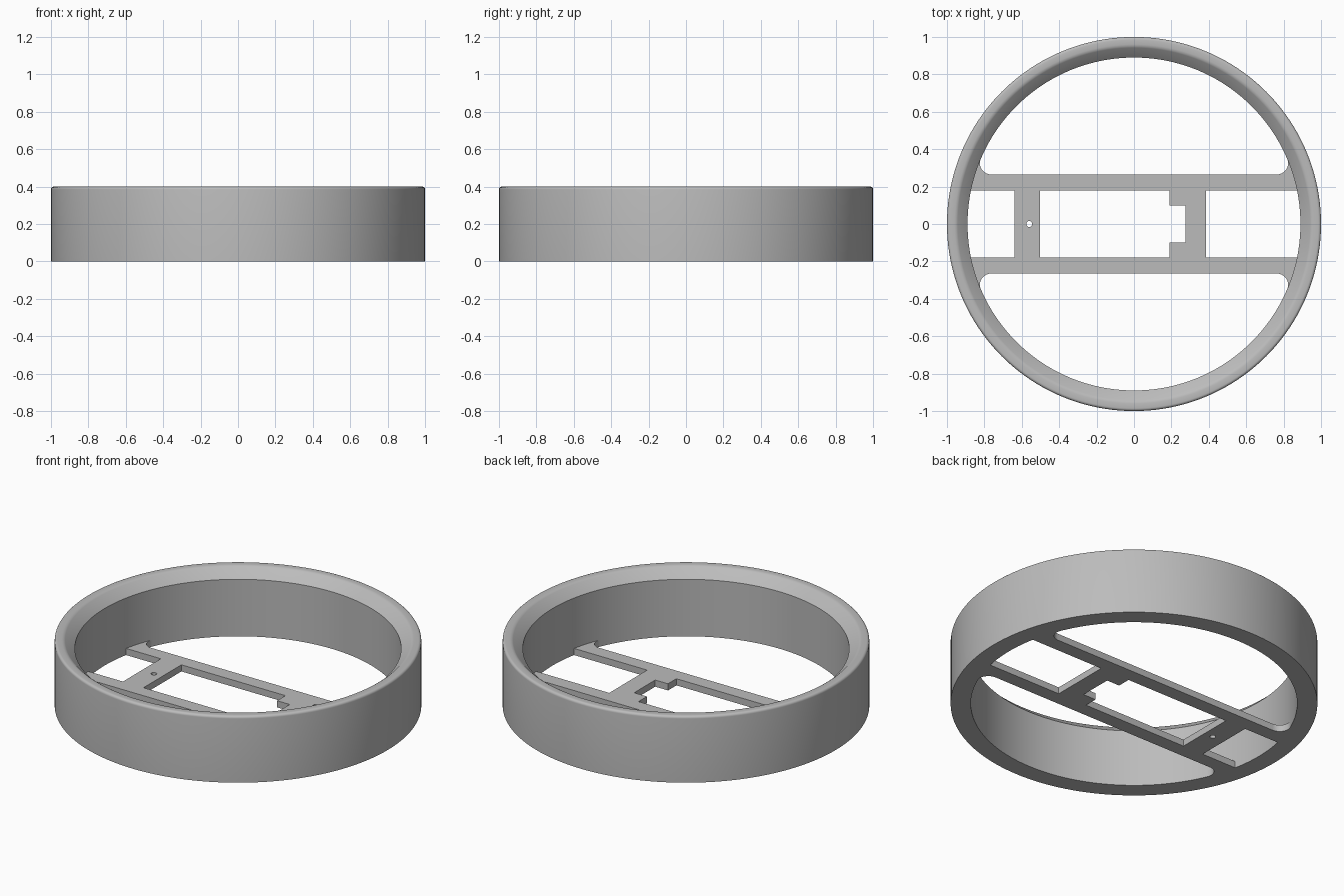
import bpy, bmesh, math
from mathutils import Matrix

if "Cube" in bpy.data.objects:
    bpy.data.objects.remove(bpy.data.objects["Cube"])

R_IN, PLATE_T = 0.89, 0.04

grey = bpy.data.materials.new("light_grey")
grey.diffuse_color = (0.5, 0.5, 0.5, 1)
grey.use_nodes = True
grey.node_tree.nodes["Principled BSDF"].inputs["Base Color"].default_value = grey.diffuse_color


def arc(cx, cy, r, a0, a1, n):
    return [(cx + r * math.cos(a0 + (a1 - a0) * i / n),
             cy + r * math.sin(a0 + (a1 - a0) * i / n)) for i in range(n + 1)]


# Outer ring: lathed profile with inner chamfer and rounded outer rim
profile = [(R_IN, 0), (R_IN, 0.343), (0.942, 0.393), (0.95, 0.398), (0.96, 0.4)]
profile += arc(0.985, 0.385, 0.015, math.pi / 2, 0, 5)
profile += [(1.0, 0)]
bm = bmesh.new()
verts = [bm.verts.new((r, 0, z)) for r, z in profile]
edges = [bm.edges.new((verts[i], verts[(i + 1) % len(verts)])) for i in range(len(verts))]
bmesh.ops.spin(bm, geom=verts + edges, cent=(0, 0, 0), axis=(0, 0, 1),
               angle=2 * math.pi, steps=160)
bmesh.ops.remove_doubles(bm, verts=bm.verts, dist=1e-4)
bmesh.ops.recalc_face_normals(bm, faces=bm.faces)
mesh = bpy.data.meshes.new("outer_ring")
bm.to_mesh(mesh)
bm.free()
ring = bpy.data.objects.new("outer_ring", mesh)
bpy.context.collection.objects.link(ring)


# Quarter of the H-shaped floor plate: filleted bar end, ring arc, inner corner
def quarter(x_inner, y_out=0.265, y_in=0.18, f=0.06):
    cy = y_out + f
    cx = math.sqrt((R_IN - f) ** 2 - cy ** 2)
    a = math.atan2(cy, cx)
    pts = arc(cx, cy, f, -math.pi / 2, a, 12)
    pts += arc(0, 0, R_IN + 0.002, a, math.asin(y_in / R_IN), 8)
    return pts + [(x_inner, y_in)]


def flip(pts, sx, sy):
    return [(x * sx, y * sy) for x, y in pts]


right, left = quarter(0.385), quarter(0.64)
outline = (right + flip(right, 1, -1)[::-1]
           + flip(left, -1, -1) + flip(left, -1, 1)[::-1])

# Centre window with a notch on its right side, and a small pin hole
half = [(-0.503, 0.18), (0.19, 0.18), (0.19, 0.1), (0.275, 0.1)]
window = half + flip(half, 1, -1)[::-1]
pin_hole = arc(-0.56, 0, 0.016, 0, 2 * math.pi, 24)[:-1]

curve = bpy.data.curves.new("floor_plate", 'CURVE')
curve.dimensions = '2D'
curve.fill_mode = 'BOTH'
curve.extrude = PLATE_T / 2
for pts in (outline, window, pin_hole):
    s = curve.splines.new('POLY')
    s.points.add(len(pts) - 1)
    for p, (x, y) in zip(s.points, pts):
        p.co = (x, y, 0, 1)
    s.use_cyclic_u = True
plate = bpy.data.objects.new("floor_plate", curve)
bpy.context.collection.objects.link(plate)

bpy.ops.object.select_all(action='DESELECT')
plate.select_set(True)
bpy.context.view_layer.objects.active = plate
bpy.ops.object.convert(target='MESH')
plate = bpy.context.view_layer.objects.active
plate.data.transform(Matrix.Translation((0, 0, PLATE_T / 2)))

for ob in (ring, plate):
    ob.data.materials.clear()
    ob.data.materials.append(grey)
    bpy.ops.object.select_all(action='DESELECT')
    ob.select_set(True)
    bpy.context.view_layer.objects.active = ob
    bpy.ops.object.shade_smooth_by_angle(angle=math.radians(30))
